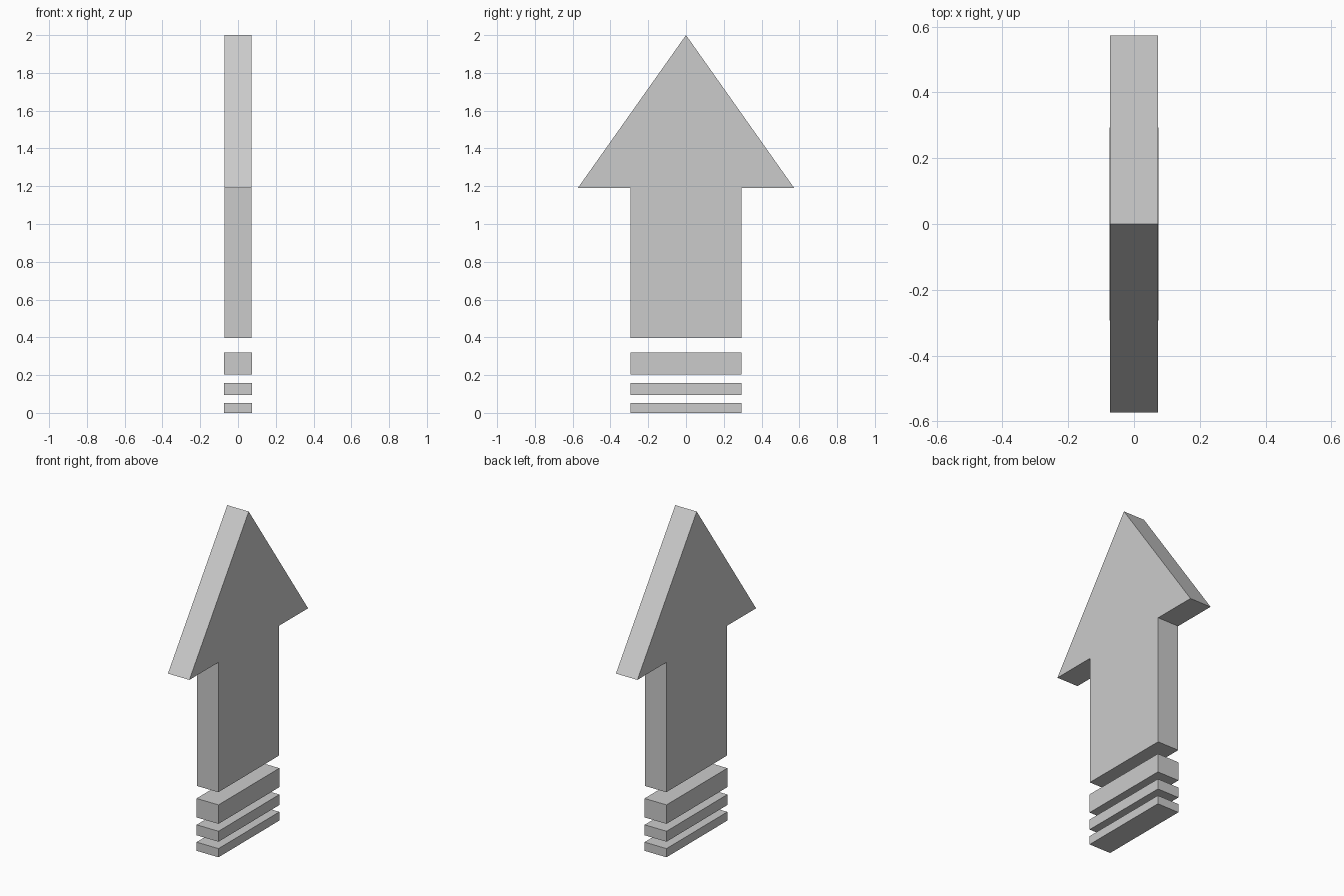
import bpy
import bmesh

if "Cube" in bpy.data.objects:
    bpy.data.objects.remove(bpy.data.objects["Cube"])


def extruded(name, profile, half_depth):
    """Extrude a closed (y, z) profile symmetrically along x."""
    bm = bmesh.new()
    face = bm.faces.new([bm.verts.new((-half_depth, y, z)) for y, z in profile])
    side = bmesh.ops.extrude_face_region(bm, geom=[face])["geom"]
    verts = [v for v in side if isinstance(v, bmesh.types.BMVert)]
    bmesh.ops.translate(bm, verts=verts, vec=(2 * half_depth, 0, 0))
    bmesh.ops.recalc_face_normals(bm, faces=bm.faces)
    mesh = bpy.data.meshes.new(name)
    bm.to_mesh(mesh)
    bm.free()
    obj = bpy.data.objects.new(name, mesh)
    bpy.context.collection.objects.link(obj)
    return obj


SHAFT = 0.294   # half width of shaft and bars
HEAD = 0.573    # half width of the arrowhead

# Arrow: right half of the outline, mirrored to the left
half = [(SHAFT, 0.397), (SHAFT, 1.19), (HEAD, 1.19)]
outline = half + [(0, 2.0)] + [(-y, z) for y, z in reversed(half)]
extruded("arrow", outline, 0.0725)

# Separate trailing bars, thinner towards the ground
bars = {"lower_bar": (0.0, 0.053), "middle_bar": (0.095, 0.159), "upper_bar": (0.204, 0.32)}
for name, (z0, z1) in bars.items():
    extruded(name, [(-SHAFT, z0), (SHAFT, z0), (SHAFT, z1), (-SHAFT, z1)], 0.074)
